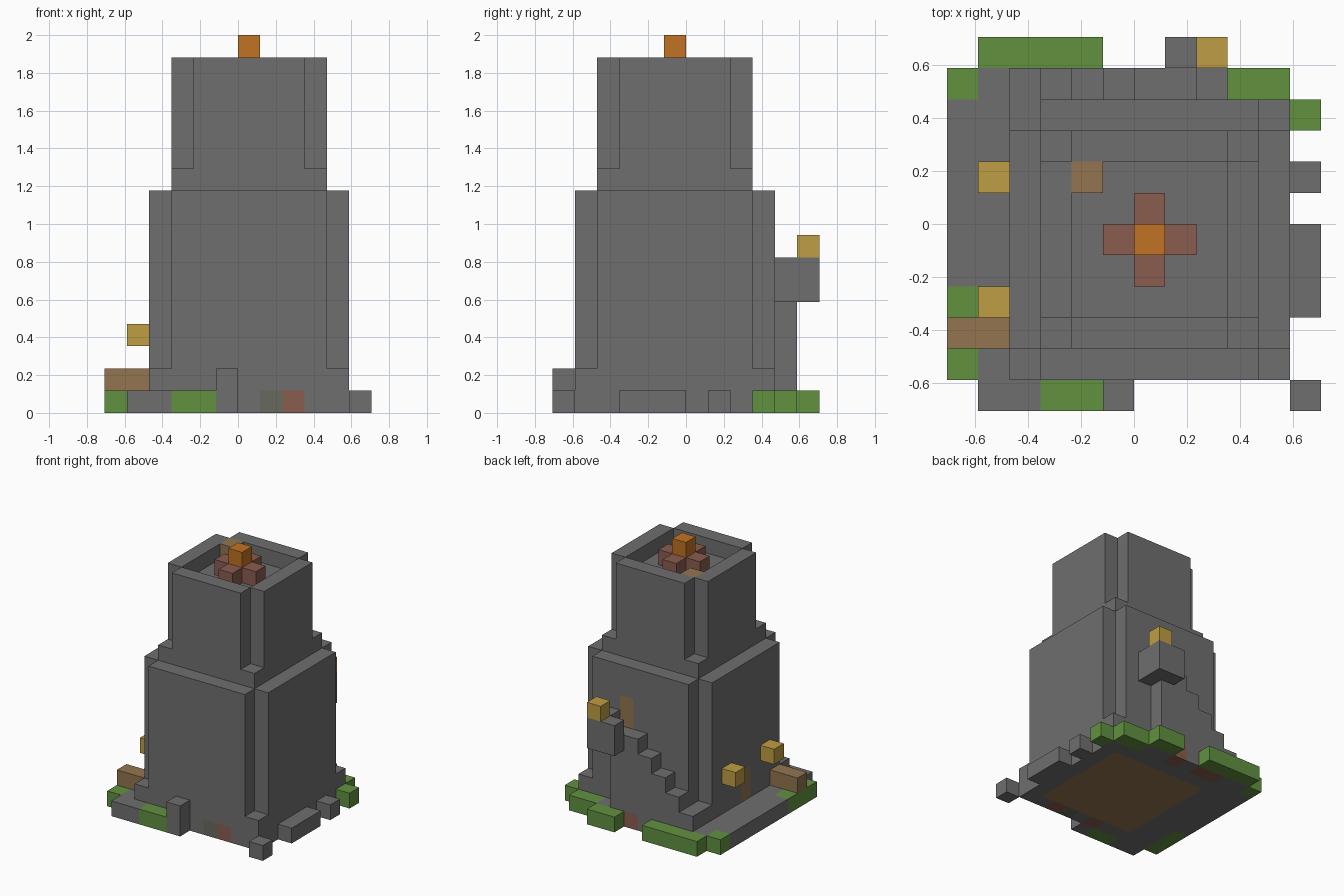
import bpy
import bmesh
from mathutils import Vector

if "Cube" in bpy.data.objects:
    bpy.data.objects.remove(bpy.data.objects["Cube"], do_unlink=True)

U = 2 / 17                      # block size
ORIGIN = Vector((-6, -6, 0))    # grid corner, in blocks


def linear(c):
    c /= 255
    return c / 12.92 if c < 0.04045 else ((c + 0.055) / 1.055) ** 2.4


def material(name, rgb):
    m = bpy.data.materials.new(name)
    col = [linear(c) for c in rgb] + [1]
    m.diffuse_color = col
    m.use_nodes = True
    bsdf = next(n for n in m.node_tree.nodes if n.type == 'BSDF_PRINCIPLED')
    bsdf.inputs["Base Color"].default_value = col
    return m


MATS = {
    "stone": material("grey stone", (111, 111, 111)),
    "moss": material("mossy stone", (104, 106, 92)),
    "leaf": material("leaf green", (98, 145, 64)),
    "wood": material("wood planks", (147, 117, 80)),
    "brick": material("red brown brick", (138, 92, 78)),
    "lamp": material("lamp yellow", (191, 157, 68)),
    "fire": material("fire orange", (193, 114, 34)),
}

cells = {}                      # block position -> (part, material)


def fill(part, mat, x, y, z):
    """Fill a box of blocks; each range is (start, end)."""
    for i in range(*x):
        for j in range(*y):
            for k in range(*z):
                cells[i, j, k] = (part, mat)


def block(part, mat, x, y, z):
    fill(part, mat, (x, x + 1), (y, y + 1), (z, z + 1))


def notched(part, x, y, z):
    """Square tower section without its four corner columns."""
    fill(part, "stone", (x[0] + 1, x[1] - 1), y, z)
    fill(part, "stone", x, (y[0] + 1, y[1] - 1), z)


# Ground ledges and loose stones
fill("ground_ledge", "stone", (0, 2), (1, 10), (0, 1))
fill("ground_ledge", "stone", (1, 9), (10, 11), (0, 1))
fill("ground_ledge", "stone", (1, 6), (0, 1), (0, 1))
block("ground_ledge", "stone", 5, 0, 1)
fill("loose_stones", "stone", (11, 12), (3, 6), (0, 1))
block("loose_stones", "stone", 11, 7, 0)
block("loose_stones", "stone", 11, 0, 0)

# Tower body
fill("tower_base", "stone", (2, 11), (1, 10), (0, 2))
notched("lower_tower", (2, 11), (1, 10), (2, 10))
fill("upper_tower", "stone", (3, 10), (2, 9), (10, 11))
notched("upper_tower", (3, 10), (2, 9), (11, 16))
for i in range(4, 9):           # sunken roof floor
    for j in range(3, 8):
        del cells[i, j, 15]

# Coloured blocks set into the base
fill("tower_base", "wood", (3, 10), (2, 9), (0, 1))
block("tower_base", "moss", 7, 1, 0)
for i in (5, 8):
    block("tower_base", "brick", i, 1, 0)

# Back staircase, landing and railing
for i in range(2, 7):
    fill("staircase", "stone", (i, i + 1), (10, 11), (0, i))
for i in (3, 4, 6):
    block("staircase", "brick", i, 10, 0)
fill("landing", "stone", (7, 8), (10, 11), (0, 5))
fill("landing", "stone", (7, 9), (10, 12), (5, 6))
fill("railing", "stone", (7, 9), (11, 12), (6, 7))
block("railing", "stone", 8, 10, 6)

# Doors
fill("back_door", "wood", (7, 8), (9, 10), (6, 8))
fill("side_door", "wood", (2, 3), (5, 6), (1, 3))

# Plants around the foot
fill("front_plants", "leaf", (3, 5), (0, 1), (0, 1))
fill("side_plants", "leaf", (0, 1), (1, 4), (0, 1))
fill("back_plants", "leaf", (1, 5), (11, 12), (0, 1))
fill("back_plants", "leaf", (7, 9), (11, 12), (0, 1))
fill("back_plants", "leaf", (9, 11), (10, 11), (0, 1))
block("back_plants", "leaf", 0, 10, 0)
block("back_plants", "leaf", 11, 9, 0)

# Bench, lamps, roof hatch and roof fire
fill("bench", "wood", (0, 2), (2, 3), (1, 2))
block("side_lamp_front", "lamp", 1, 3, 3)
block("side_lamp_back", "lamp", 1, 7, 3)
block("landing_lamp", "lamp", 8, 11, 7)
block("roof_hatch", "wood", 4, 7, 15)
fill("fire_bed", "brick", (5, 8), (5, 6), (15, 16))
fill("fire_bed", "brick", (6, 7), (4, 7), (15, 16))
block("flame", "fire", 6, 5, 16)


def build(part):
    """Make one object from the exposed faces of a part's blocks."""
    bm = bmesh.new()
    verts, names = {}, []
    for pos, (owner, mat) in cells.items():
        if owner != part:
            continue
        if mat not in names:
            names.append(mat)
        for axis in range(3):
            for side in (0, 1):
                near = list(pos)
                near[axis] += 2 * side - 1
                if tuple(near) in cells:
                    continue
                quad = []
                for a, b in ((0, 0), (1, 0), (1, 1), (0, 1)):
                    p = list(pos)
                    p[axis] += side
                    p[(axis + 1) % 3] += a
                    p[(axis + 2) % 3] += b
                    key = tuple(p)
                    if key not in verts:
                        verts[key] = bm.verts.new((Vector(p) + ORIGIN) * U)
                    quad.append(verts[key])
                face = bm.faces.new(quad if side else quad[::-1])
                face.material_index = names.index(mat)
    # Merge flat neighbours of one colour
    bmesh.ops.dissolve_limit(bm, angle_limit=0.01, verts=bm.verts[:],
                             edges=bm.edges[:], delimit={'MATERIAL'})
    mesh = bpy.data.meshes.new(part)
    bm.to_mesh(mesh)
    bm.free()
    for n in names:
        mesh.materials.append(MATS[n])
    bpy.context.collection.objects.link(bpy.data.objects.new(part, mesh))


for part in dict.fromkeys(owner for owner, _ in cells.values()):
    build(part)
